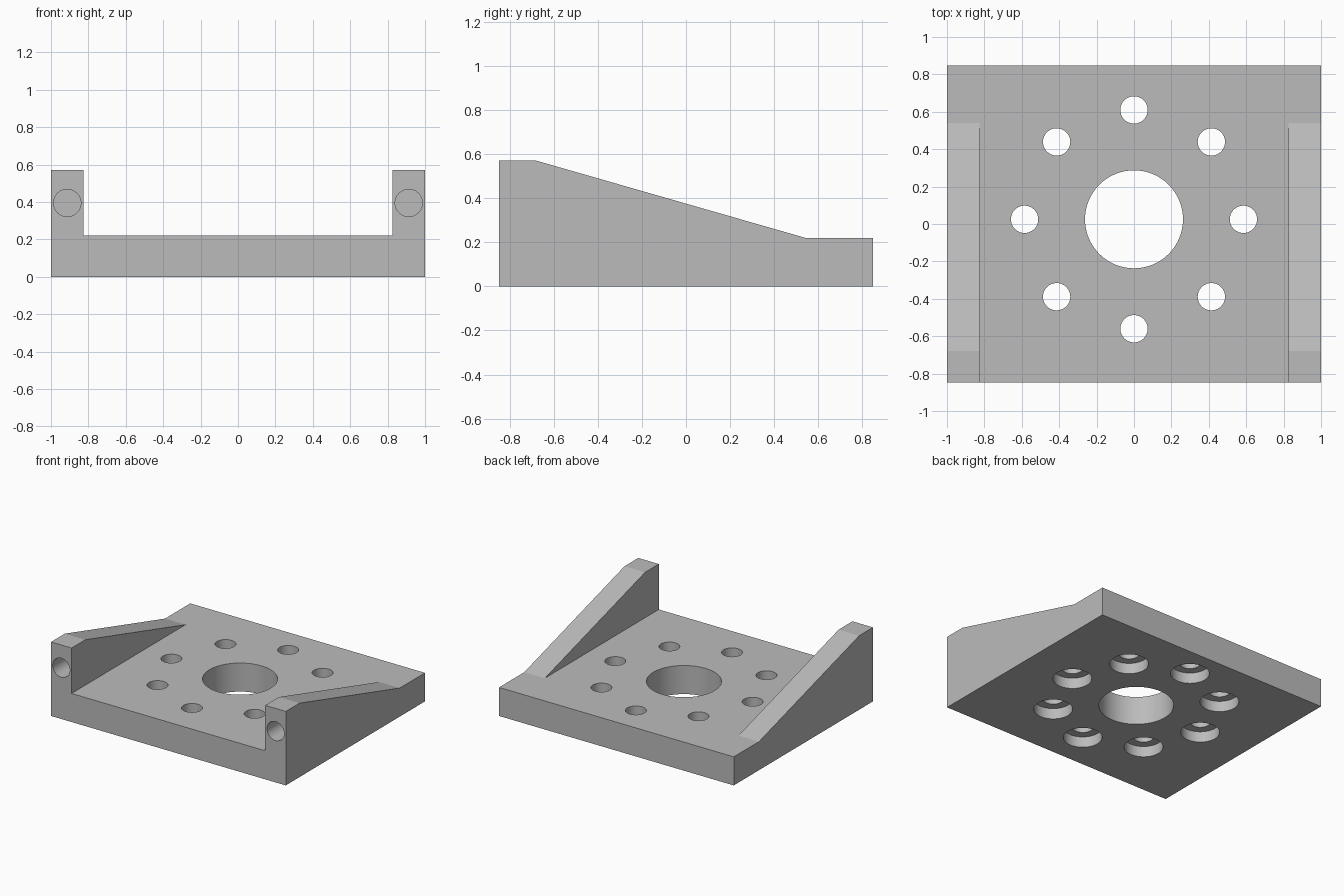
import bpy, bmesh, math
from mathutils import Matrix, Vector

cube = bpy.data.objects.get("Cube")
if cube:
    bpy.data.objects.remove(cube, do_unlink=True)

FRONT, BACK = -0.847, 0.847
PLATE_TOP, WALL_TOP = 0.22, 0.57
WALL_IN = 0.825
CENTRE = Vector((0, 0.025, 0))

grey = bpy.data.materials.new("plain grey")
grey.use_nodes = True
colour = (0.5, 0.5, 0.5, 1)
grey.diffuse_color = colour
grey.node_tree.nodes["Principled BSDF"].inputs["Base Color"].default_value = colour


def add_object(name, bm):
    bmesh.ops.recalc_face_normals(bm, faces=bm.faces)
    mesh = bpy.data.meshes.new(name)
    bm.to_mesh(mesh)
    bm.free()
    mesh.materials.append(grey)
    obj = bpy.data.objects.new(name, mesh)
    bpy.context.collection.objects.link(obj)
    return obj


def extrude_profile(name, points, x0, x1):
    """Side profile of (y, z) points, extruded from x0 to x1."""
    bm = bmesh.new()
    face = bm.faces.new([bm.verts.new((x0, y, z)) for y, z in points])
    new = bmesh.ops.extrude_face_region(bm, geom=[face])["geom"]
    verts = [v for v in new if isinstance(v, bmesh.types.BMVert)]
    bmesh.ops.translate(bm, verts=verts, vec=(x1 - x0, 0, 0))
    return add_object(name, bm)


def cylinder(name, start, end, radius):
    axis = end - start
    place = Matrix.Translation((start + end) / 2) @ axis.to_track_quat('Z', 'Y').to_matrix().to_4x4()
    bm = bmesh.new()
    bmesh.ops.create_cone(bm, cap_ends=True, segments=64, radius1=radius,
                          radius2=radius, depth=axis.length, matrix=place)
    return add_object(name, bm)


def combine(target, tool, operation):
    mod = target.modifiers.new(operation.lower(), 'BOOLEAN')
    mod.operation, mod.object, mod.solver = operation, tool, 'EXACT'
    bpy.context.view_layer.objects.active = target
    bpy.ops.object.modifier_apply(modifier=mod.name)
    bpy.data.objects.remove(tool, do_unlink=True)


# Base plate with a sloping wall on each side
bracket = extrude_profile("mounting_bracket", [
    (FRONT, 0), (BACK, 0), (BACK, PLATE_TOP), (FRONT, PLATE_TOP)], -1, 1)
wall_profile = [(FRONT, PLATE_TOP), (FRONT, WALL_TOP), (-0.68, WALL_TOP), (0.54, PLATE_TOP)]
for x0, x1 in ((-1, -WALL_IN), (WALL_IN, 1)):
    combine(bracket, extrude_profile("side_wall", wall_profile, x0, x1), 'UNION')


# Vertical holes: large bore, then a ring of counterbored bolt holes
def drill_up(name, at, radius, top):
    low, high = at + Vector((0, 0, -0.1)), at + Vector((0, 0, top))
    combine(bracket, cylinder(name, low, high, radius), 'DIFFERENCE')


drill_up("centre_bore", CENTRE, 0.262, 0.4)
for i in range(8):
    a = i * math.pi / 4
    at = CENTRE + 0.585 * Vector((math.cos(a), math.sin(a), 0))
    radius = 0.073
    drill_up("bolt_hole", at, radius, 0.4)
    drill_up("counterbore", at, 0.136, 0.083)

# Blind holes in the front ends of the walls
for side in (-1, 1):
    x = side * 0.913
    combine(bracket, cylinder("front_hole", Vector((x, FRONT - 0.1, 0.395)),
                              Vector((x, FRONT + 0.35, 0.395)), 0.073), 'DIFFERENCE')

# Merge coplanar faces, smooth only the round holes
bm = bmesh.new()
bm.from_mesh(bracket.data)
bmesh.ops.dissolve_limit(bm, angle_limit=math.radians(1), verts=bm.verts, edges=bm.edges)
bm.to_mesh(bracket.data)
bm.free()
bpy.ops.object.select_all(action='DESELECT')
bracket.select_set(True)
bpy.context.view_layer.objects.active = bracket
bpy.ops.object.shade_smooth_by_angle(angle=math.radians(10))
